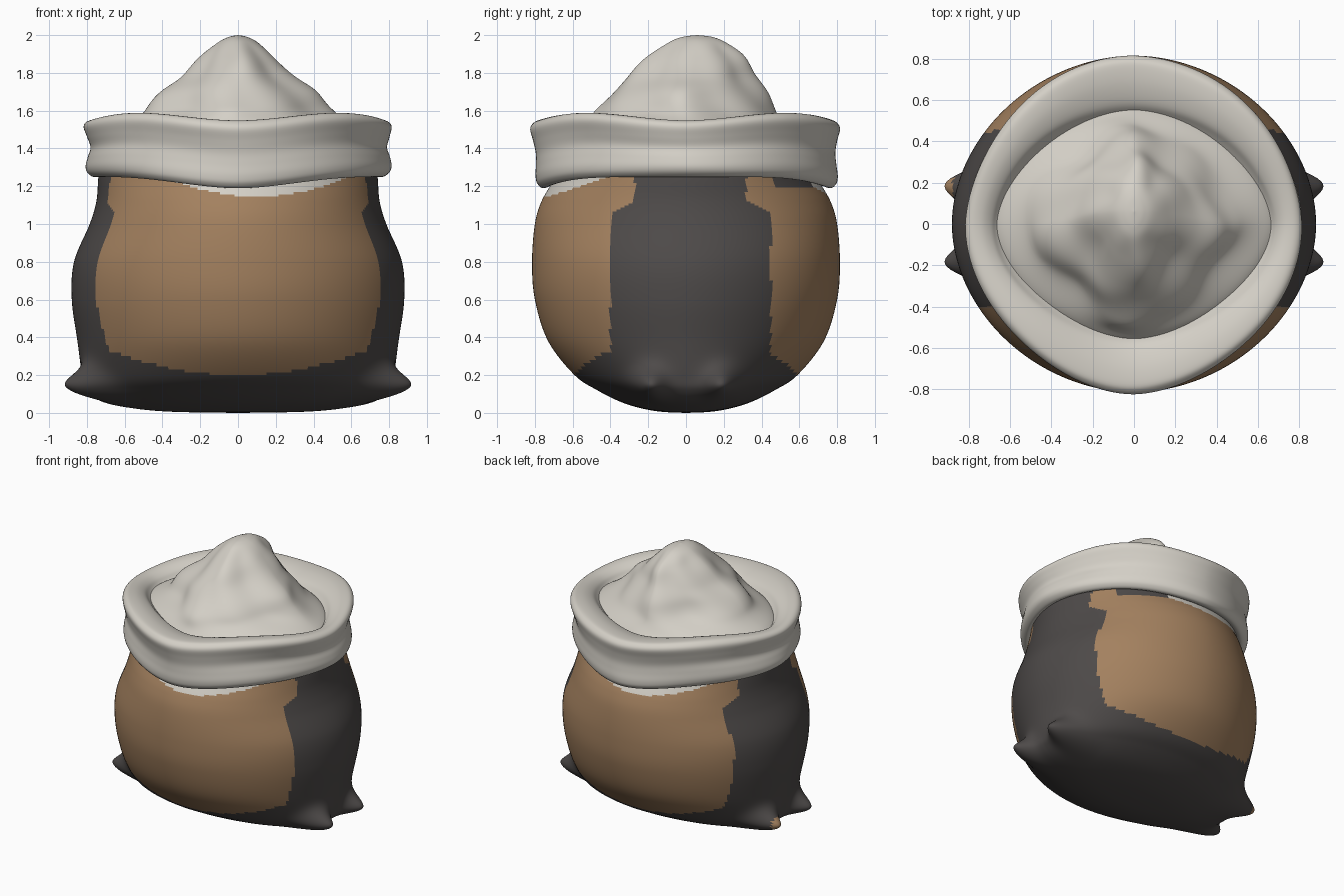
import bpy, bmesh, math

cube = bpy.data.objects.get("Cube")
if cube:
    bpy.data.objects.remove(cube, do_unlink=True)


def material(name, rgb):
    m = bpy.data.materials.new(name)
    m.use_nodes = True
    m.diffuse_color = (*rgb, 1)
    bsdf = next(n for n in m.node_tree.nodes if n.type == 'BSDF_PRINCIPLED')
    bsdf.inputs["Base Color"].default_value = (*rgb, 1)
    bsdf.inputs["Roughness"].default_value = 0.8
    return m


brown = material("brown cloth", (0.37, 0.22, 0.115))
dark = material("dark cloth", (0.075, 0.068, 0.066))
white = material("flour white", (0.66, 0.63, 0.57))


def smoothstep(a, b, v):
    t = max(0.0, min(1.0, (v - a) / (b - a)))
    return t * t * (3 - 2 * t)


def spline(points, steps):
    """Smooth curve through the profile points."""
    p = [points[0]] + points + [points[-1]]
    out = []
    for i in range(1, len(p) - 2):
        for k in range(steps):
            t = k / steps
            out.append([0.5 * (2 * b + (c - a) * t + (2 * a - 5 * b + 4 * c - d) * t * t
                               + (3 * b - a - 3 * c + d) * t ** 3)
                        for a, b, c, d in zip(p[i - 1], p[i], p[i + 1], p[i + 2])])
    return out + [list(points[-1])]


def loft(name, rows, steps, segments, power, mats, shape, rule=None):
    """Stack rounded rings (height, x radius, y radius) into a smooth skin."""
    bm = bmesh.new()
    rings = []
    for z, rx, ry in spline(rows, steps):
        ring = []
        for i in range(segments):
            a = math.tau * i / segments
            c, s = math.cos(a), math.sin(a)
            x = rx * math.copysign(abs(c) ** (2 / power), c)
            y = ry * math.copysign(abs(s) ** (2 / power), s)
            ring.append(bm.verts.new(shape(x, y, z, a)))
        rings.append(ring)
    for lo, hi in zip(rings, rings[1:]):
        for i in range(segments):
            j = (i + 1) % segments
            bm.faces.new((lo[i], lo[j], hi[j], hi[i]))
    bm.faces.new(rings[0][::-1])
    bm.faces.new(rings[-1])
    bmesh.ops.recalc_face_normals(bm, faces=bm.faces)
    for f in bm.faces:
        f.smooth = True
        if rule:
            f.material_index = rule(f.calc_center_median())
    mesh = bpy.data.meshes.new(name)
    bm.to_mesh(mesh)
    bm.free()
    for m in mats:
        mesh.materials.append(m)
    obj = bpy.data.objects.new(name, mesh)
    bpy.context.collection.objects.link(obj)
    return obj


# Sack body with four tied corners pulled out of the sides
def body_shape(x, y, z, a):
    d2 = (abs(y) - 0.2) ** 2 + (z - 0.135) ** 2
    pull = 0.17 * math.exp(-d2 / 0.0085) * smoothstep(0.5, 0.7, abs(x))
    return x + math.copysign(pull, x), y, z


# Patches: brown front and back, dark sides and base, pale strip under the cuff
def body_colour(p):
    x, y, z = p
    if x < -0.875 and y > 0 and z < 0.25:
        return 0
    front = y < 0
    edge = (0.4 if front else 0.45) - 0.13 * smoothstep(1.04, 1.14, z)
    hem = 0.2 + 0.12 * (x / 0.65) ** 2
    if abs(y) < edge or z < hem:
        return 1
    if not front and 0.25 < x < 0.55 and z > 1.195:
        return 1
    middle = 0.1 if front else -0.1
    strip = 1.145 + 0.11 * ((x - middle) / 0.5) ** 2
    return 2 if z > strip else 0


loft("sack_body",
     [(0, 0.002, 0.002), (0.006, 0.35, 0.13), (0.025, 0.56, 0.24),
      (0.06, 0.72, 0.35), (0.12, 0.80, 0.47), (0.2, 0.825, 0.59),
      (0.38, 0.85, 0.73), (0.6, 0.88, 0.80), (0.8, 0.868, 0.815),
      (1.0, 0.785, 0.80), (1.12, 0.75, 0.765), (1.24, 0.74, 0.70),
      (1.34, 0.73, 0.68)],
     10, 224, 1.92, [brown, dark, white], body_shape, body_colour)


# Rolled cuff: height 0 is its lower edge, 1 its rim, both gently wavy
def cuff_shape(x, y, h, a):
    low = 1.25 - 0.06 * abs(math.sin(a)) ** 6
    top = 1.568 - 0.02 * math.cos(4 * a)
    swell = 1 + 0.006 * math.sin(5 * a + 4 * h)
    return x * swell, y * swell, low + (top - low) * h


loft("rolled_cuff",
     [(0.14, 0.70, 0.66), (0.0, 0.755, 0.75), (0.06, 0.795, 0.79),
      (0.18, 0.81, 0.80), (0.35, 0.80, 0.795), (0.52, 0.785, 0.793),
      (0.7, 0.80, 0.805), (0.87, 0.815, 0.82), (0.96, 0.805, 0.805),
      (1.0, 0.775, 0.77), (0.98, 0.73, 0.68), (0.9, 0.69, 0.59),
      (0.78, 0.66, 0.54), (0.6, 0.60, 0.48)],
     5, 128, 1.83, [white], cuff_shape)


# Lumpy heap of flour, its peak a little towards the back
def heap_shape(x, y, z, a):
    fade = smoothstep(1.5, 1.62, z) * (1 - smoothstep(1.9, 2.0, z))
    lump = 1 + fade * (0.05 * math.cos(4 * a) + 0.03 * math.sin(7 * a + 9 * z)
                       + 0.02 * math.cos(3 * a - 25 * z))
    lean = 0.06 * smoothstep(1.6, 1.98, z)
    return x * lump, y * lump + lean, z


loft("flour_heap",
     [(1.45, 0.70, 0.58), (1.5, 0.645, 0.54), (1.58, 0.50, 0.47),
      (1.7, 0.39, 0.385), (1.78, 0.285, 0.325), (1.88, 0.19, 0.25),
      (1.96, 0.105, 0.15), (1.99, 0.05, 0.08), (2.0, 0.002, 0.002)],
     8, 128, 1.8, [white], heap_shape)
